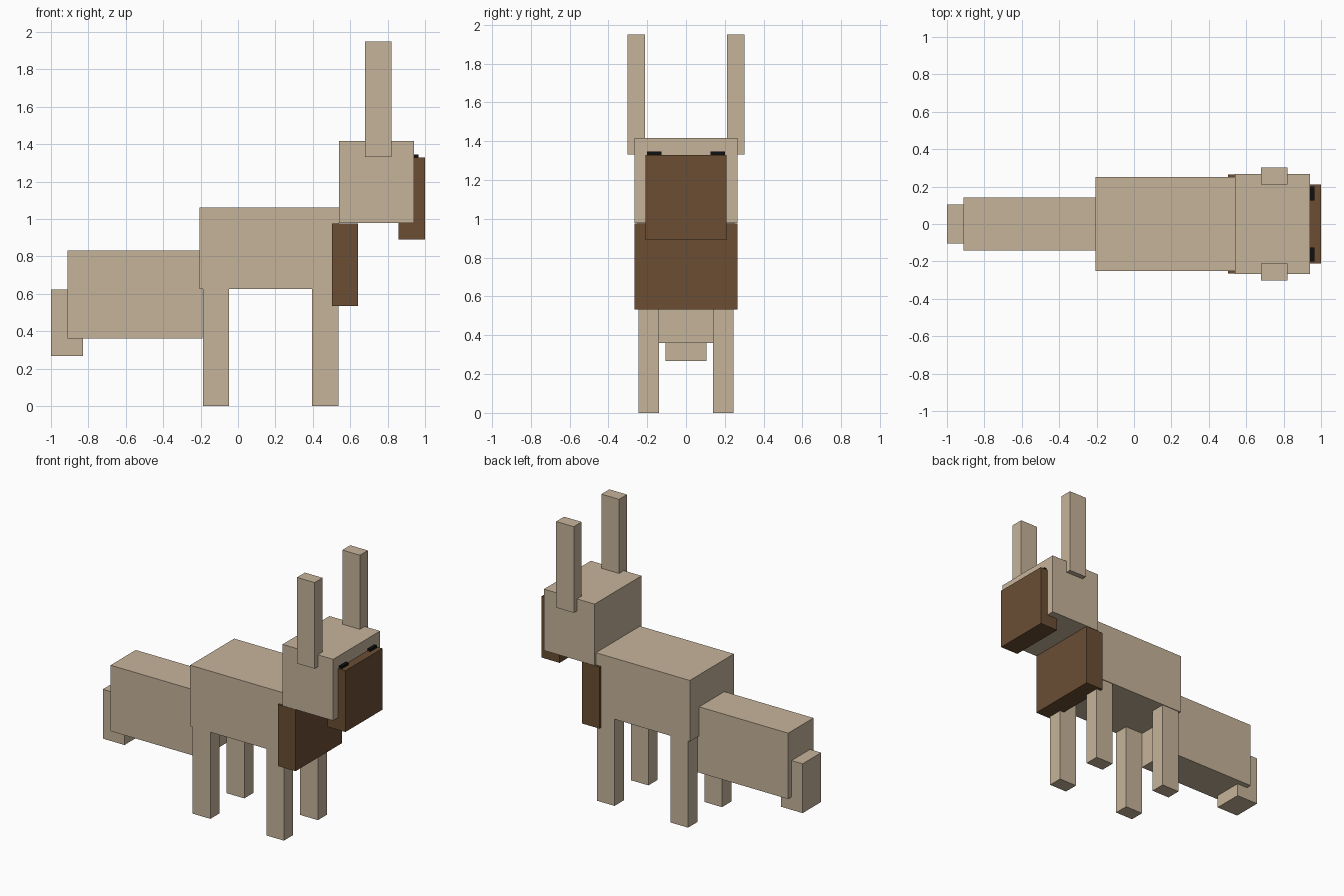
import bpy
import bmesh
from mathutils import Matrix, Vector

if "Cube" in bpy.data.objects:
    bpy.data.objects.remove(bpy.data.objects["Cube"])


def material(name, rgb):
    m = bpy.data.materials.new(name)
    m.diffuse_color = (*rgb, 1.0)
    m.use_nodes = True
    m.node_tree.nodes["Principled BSDF"].inputs["Base Color"].default_value = m.diffuse_color
    return m


TAN = material("tan_fur", (0.565, 0.456, 0.323))
BROWN = material("dark_brown_fur", (0.147, 0.076, 0.034))
BLACK = material("black", (0.005, 0.005, 0.005))


def box(name, x, y, z, mat):
    """Axis-aligned box from its (min, max) extents."""
    lo, hi = Vector((x[0], y[0], z[0])), Vector((x[1], y[1], z[1]))
    bm = bmesh.new()
    bmesh.ops.create_cube(bm, size=1.0, matrix=Matrix.Translation((lo + hi) / 2)
                          @ Matrix.Diagonal((*(hi - lo), 1.0)))
    mesh = bpy.data.meshes.new(name)
    bm.to_mesh(mesh)
    bm.free()
    mesh.materials.append(mat)
    bpy.context.collection.objects.link(bpy.data.objects.new(name, mesh))


def centred(name, x, half_width, z, mat):
    box(name, x, (-half_width, half_width), z, mat)


def pair(name, x, y, z, mat):
    """Matching boxes on both sides of the body."""
    box(name + "_left", x, y, z, mat)
    box(name + "_right", x, (-y[1], -y[0]), z, mat)


# Body, hanging rump and tail
centred("body", (-0.205, 0.54), 0.25, (0.625, 1.063), TAN)
centred("rump", (-0.912, -0.19), 0.143, (0.36, 0.833), TAN)
centred("tail", (-1.0, -0.828), 0.105, (0.268, 0.622), TAN)

# Legs
pair("rear_leg", (-0.188, -0.048), (0.14, 0.245), (0.0, 0.64), TAN)
pair("front_leg", (0.396, 0.536), (0.14, 0.245), (0.0, 0.64), TAN)

# Chest tuft, head and muzzle
centred("chest_tuft", (0.502, 0.642), 0.265, (0.534, 0.976), BROWN)
centred("head", (0.54, 0.942), 0.266, (0.978, 1.418), TAN)
centred("muzzle", (0.857, 1.0), 0.21, (0.89, 1.33), BROWN)

# Ears and eyes
pair("ear", (0.68, 0.82), (0.212, 0.302), (1.332, 1.95), TAN)
pair("eye", (0.93, 0.964), (0.125, 0.2), (1.29, 1.346), BLACK)
